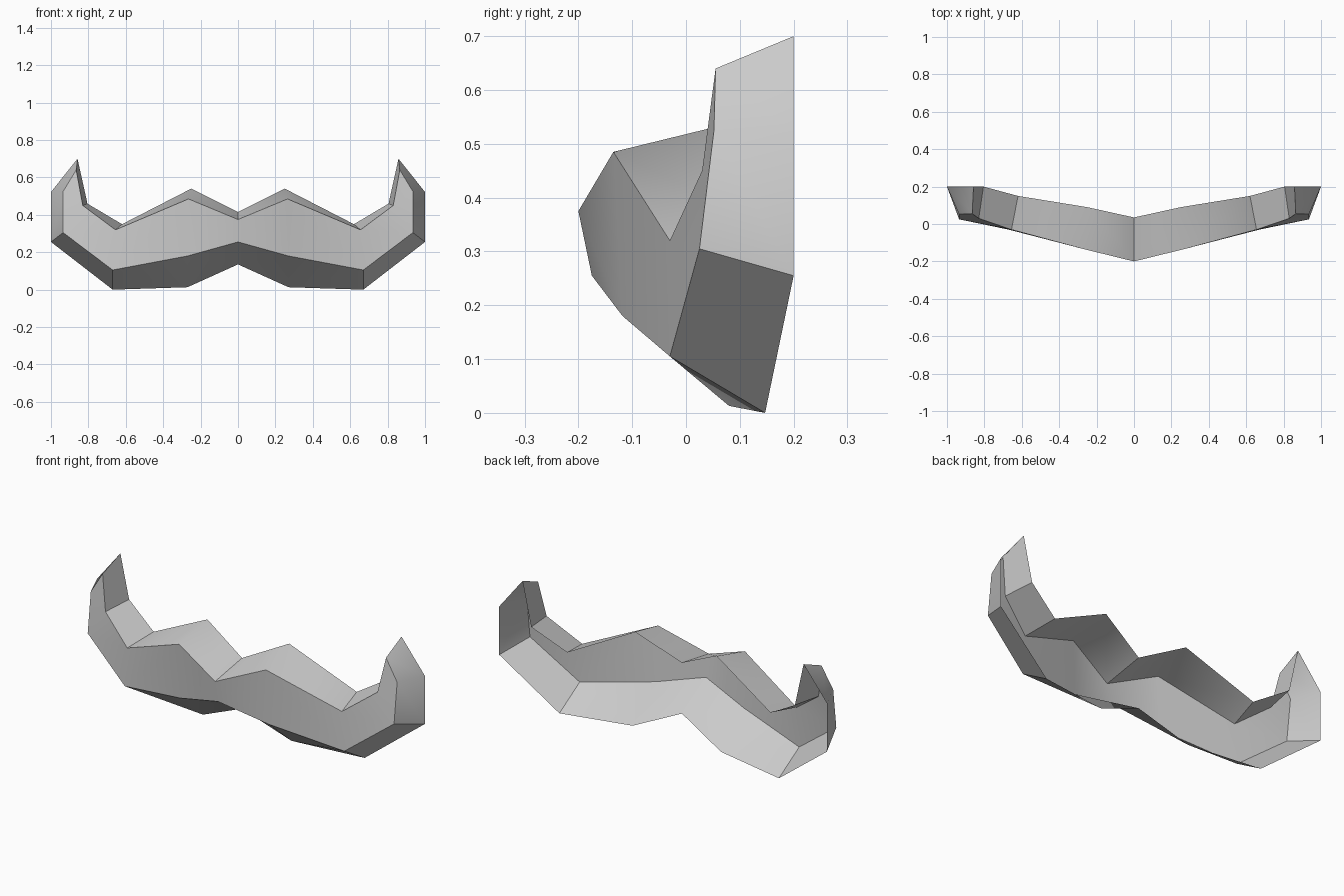
import bpy
import bmesh

cube = bpy.data.objects.get("Cube")
if cube:
    bpy.data.objects.remove(cube, do_unlink=True)

# Plain grey for the whole piece
grey = bpy.data.materials.new("mid grey")
grey.use_nodes = True
colour = (0.6, 0.6, 0.6, 1)
grey.diffuse_color = colour
grey.node_tree.nodes["Principled BSDF"].inputs["Base Color"].default_value = colour

# Half outline, from the top centre out to the curled tip and back along the bottom
front = [(0, -.20, .375), (.265, -.135, .485), (.655, -.03, .32), (.83, .03, .45),
         (.865, .055, .64), (.935, .052, .525), (.935, .025, .305),
         (.67, -.03, .105), (.27, -.118, .18), (0, -.175, .255)]
back = [(0, .035, .415), (.25, .09, .54), (.62, .15, .35), (.805, .20, .46),
        (.858, .20, .70), (1, .20, .522), (1, .20, .255),
        (.67, .147, 0), (.27, .08, .013), (0, .035, .135)]
soft_corners = {1, 5, 8, 9}

bm = bmesh.new()
f = [bm.verts.new(p) for p in front]
b = [bm.verts.new(p) for p in back]
last = len(f) - 1

# Front surface: columns joining the top outline to the bottom outline
for i in range(last // 2):
    bm.faces.new((f[i], f[last - i], f[last - 1 - i], f[i + 1]))

# Rim running back to the open rear
for i in range(last):
    bm.faces.new((f[i], f[i + 1], b[i + 1], b[i]))

# Smooth surfaces with crisp outline and corner edges
for face in bm.faces:
    face.smooth = True
for i in range(last):
    bm.edges.get((f[i], f[i + 1])).smooth = False
for i in range(last + 1):
    if i not in soft_corners:
        bm.edges.get((f[i], b[i])).smooth = False

mesh = bpy.data.meshes.new("moustache")
bm.to_mesh(mesh)
bm.free()
mesh.materials.append(grey)
moustache = bpy.data.objects.new("moustache", mesh)
bpy.context.collection.objects.link(moustache)

# Mirror to the other half, welding the centre line
mirror = moustache.modifiers.new("mirror", 'MIRROR')
mirror.use_axis[0] = True
mirror.use_clip = True
